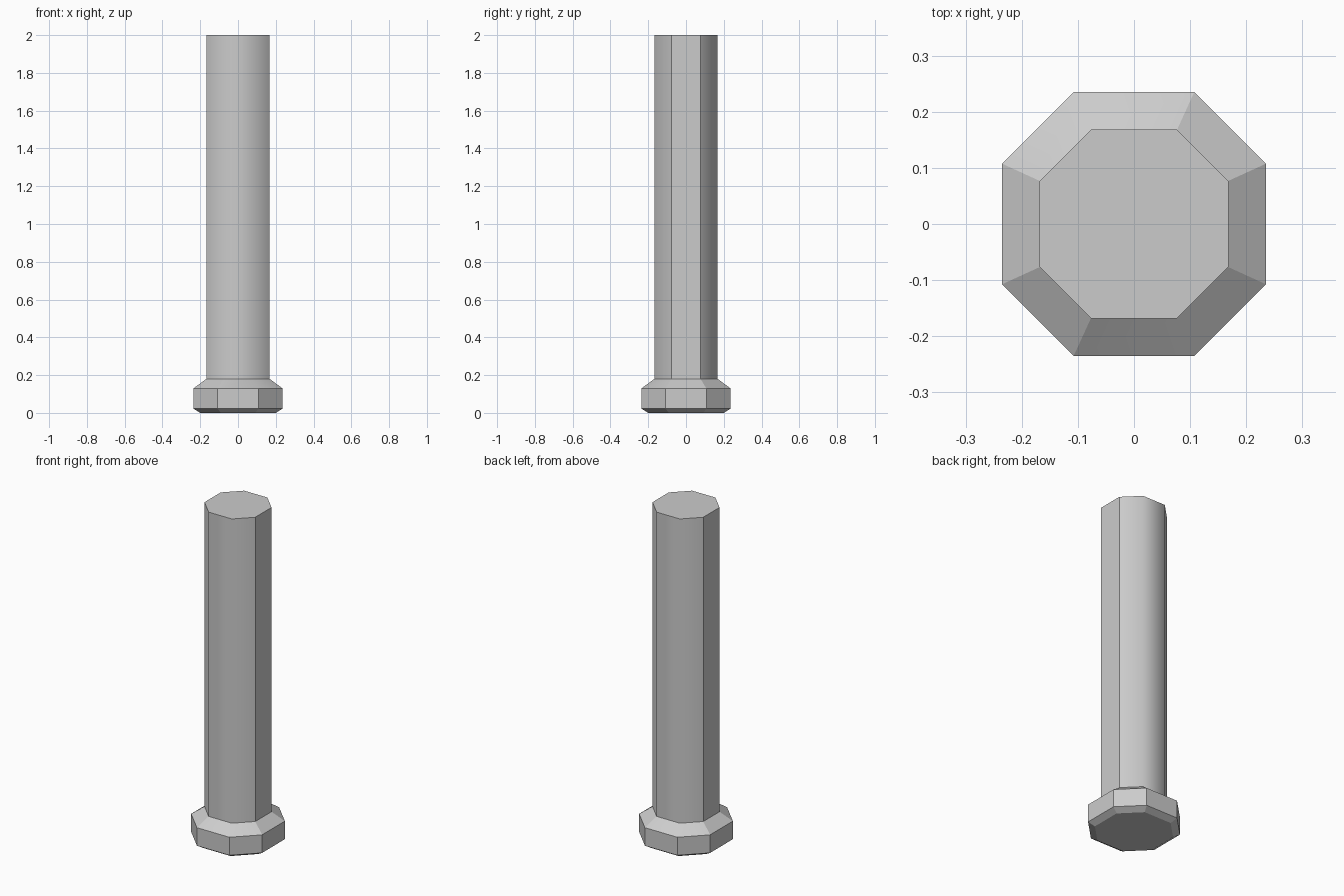
import bpy, bmesh

if "Cube" in bpy.data.objects:
    bpy.data.objects.remove(bpy.data.objects["Cube"])

RATIO = 0.457  # half side length / half width of the octagon


def octagon(half_width, z):
    a, b = half_width, half_width * RATIO
    return [(b, -a, z), (a, -b, z), (a, b, z), (b, a, z),
            (-b, a, z), (-a, b, z), (-a, -b, z), (-b, -a, z)]


def octagonal_part(name, rings, cap_bottom, cap_top, soft):
    """Stack octagon rings; soft = {level: corner indices shaded smooth}."""
    bm = bmesh.new()
    loops = [[bm.verts.new(p) for p in octagon(w, z)] for w, z in rings]
    for lo, hi in zip(loops, loops[1:]):
        for i in range(8):
            j = (i + 1) % 8
            bm.faces.new((lo[i], lo[j], hi[j], hi[i]))
    if cap_bottom:
        bm.faces.new(loops[0][::-1])
    if cap_top:
        bm.faces.new(loops[-1])
    for f in bm.faces:
        f.smooth = True
    for e in bm.edges:
        e.smooth = False
    for level, corners in soft.items():
        for i in corners:
            bm.edges.get((loops[level][i], loops[level + 1][i])).smooth = True
    mesh = bpy.data.meshes.new(name)
    bm.to_mesh(mesh)
    bm.free()
    obj = bpy.data.objects.new(name, mesh)
    bpy.context.collection.objects.link(obj)
    return obj


# Shaft: front and back faces blend into their diagonal neighbours
octagonal_part("shaft", [(0.168, 0.18), (0.168, 2.0)], False, True,
               {0: (0, 3, 4, 7)})

# Foot: chamfered underside, upright band and sloped collar
octagonal_part("foot", [(0.2, 0.0), (0.235, 0.022), (0.235, 0.13), (0.168, 0.18)],
               True, False, {2: (0, 4)})
